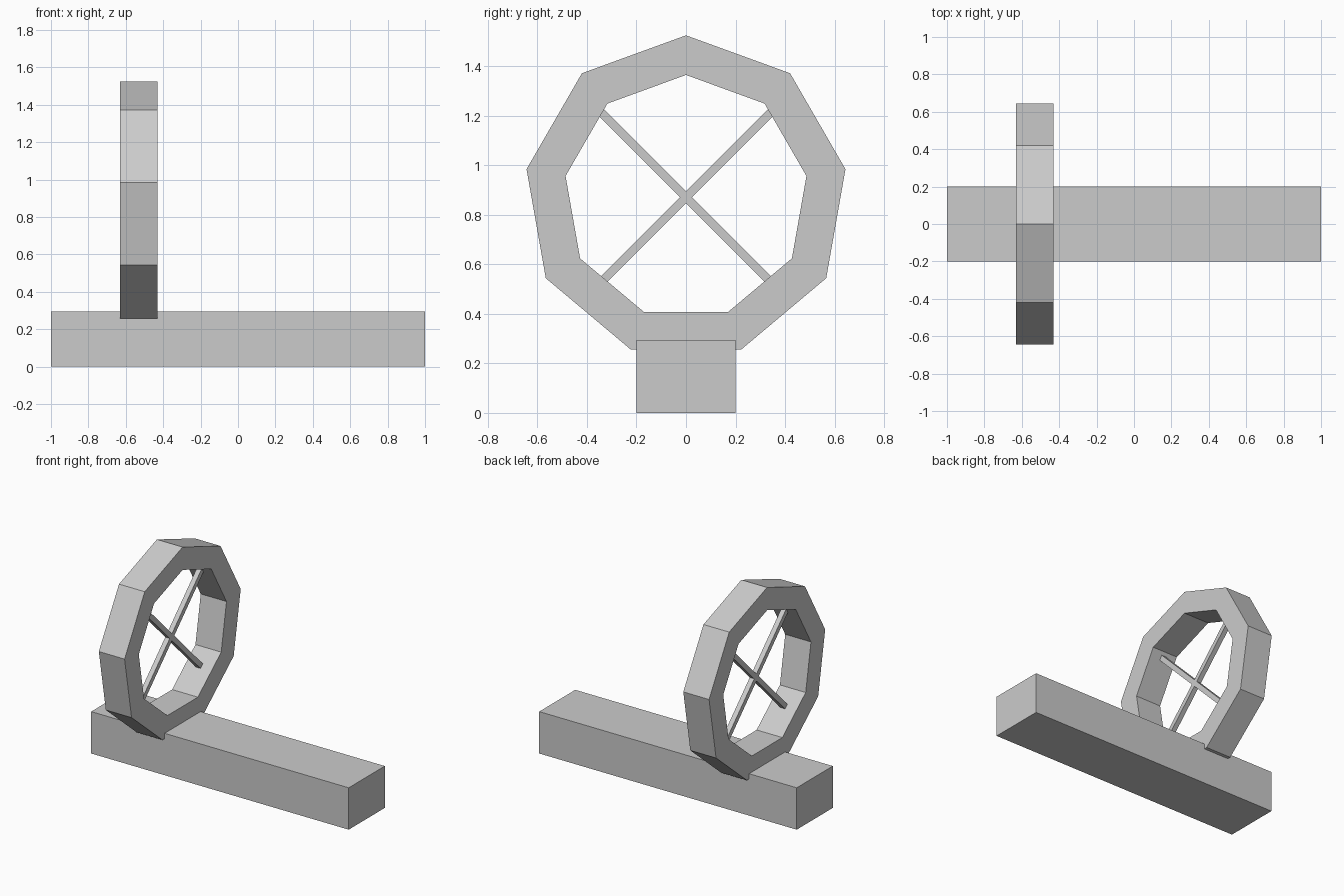
import bpy, bmesh, math

if "Cube" in bpy.data.objects:
    bpy.data.objects.remove(bpy.data.objects["Cube"])

CX, CZ = -0.53, 0.871      # wheel centre
OUTER, INNER, WIDTH, SIDES = 0.654, 0.494, 0.2, 9


def box(name, loc, size, rot_x=0.0):
    bpy.ops.mesh.primitive_cube_add(size=1, location=loc, rotation=(rot_x, 0, 0))
    ob = bpy.context.object
    ob.name = name
    ob.scale = size
    return ob


# Long beam underneath
box("base_beam", (0, 0, 0.147), (2, 0.4, 0.294))

# Nine-sided ring, standing across the beam with a corner at the top
bm = bmesh.new()
sections = []
for i in range(SIDES):
    a = 2 * math.pi * i / SIDES
    sections.append([bm.verts.new((x, r * math.sin(a), r * math.cos(a)))
                     for x, r in ((-WIDTH / 2, OUTER), (WIDTH / 2, OUTER),
                                  (WIDTH / 2, INNER), (-WIDTH / 2, INNER))])
for i in range(SIDES):
    s, t = sections[i], sections[(i + 1) % SIDES]
    for k in range(4):
        n = (k + 1) % 4
        bm.faces.new((s[k], s[n], t[n], t[k]))
bmesh.ops.recalc_face_normals(bm, faces=bm.faces)
mesh = bpy.data.meshes.new("wheel_rim")
bm.to_mesh(mesh)
bm.free()
rim = bpy.data.objects.new("wheel_rim", mesh)
rim.location = (CX, 0, CZ)
bpy.context.collection.objects.link(rim)

# Two crossed thin spokes, ends sunk into the rim
for name, angle in (("spoke_a", math.pi / 4), ("spoke_b", -math.pi / 4)):
    box(name, (CX, 0, CZ), (0.035, 0.035, 0.98), angle)
